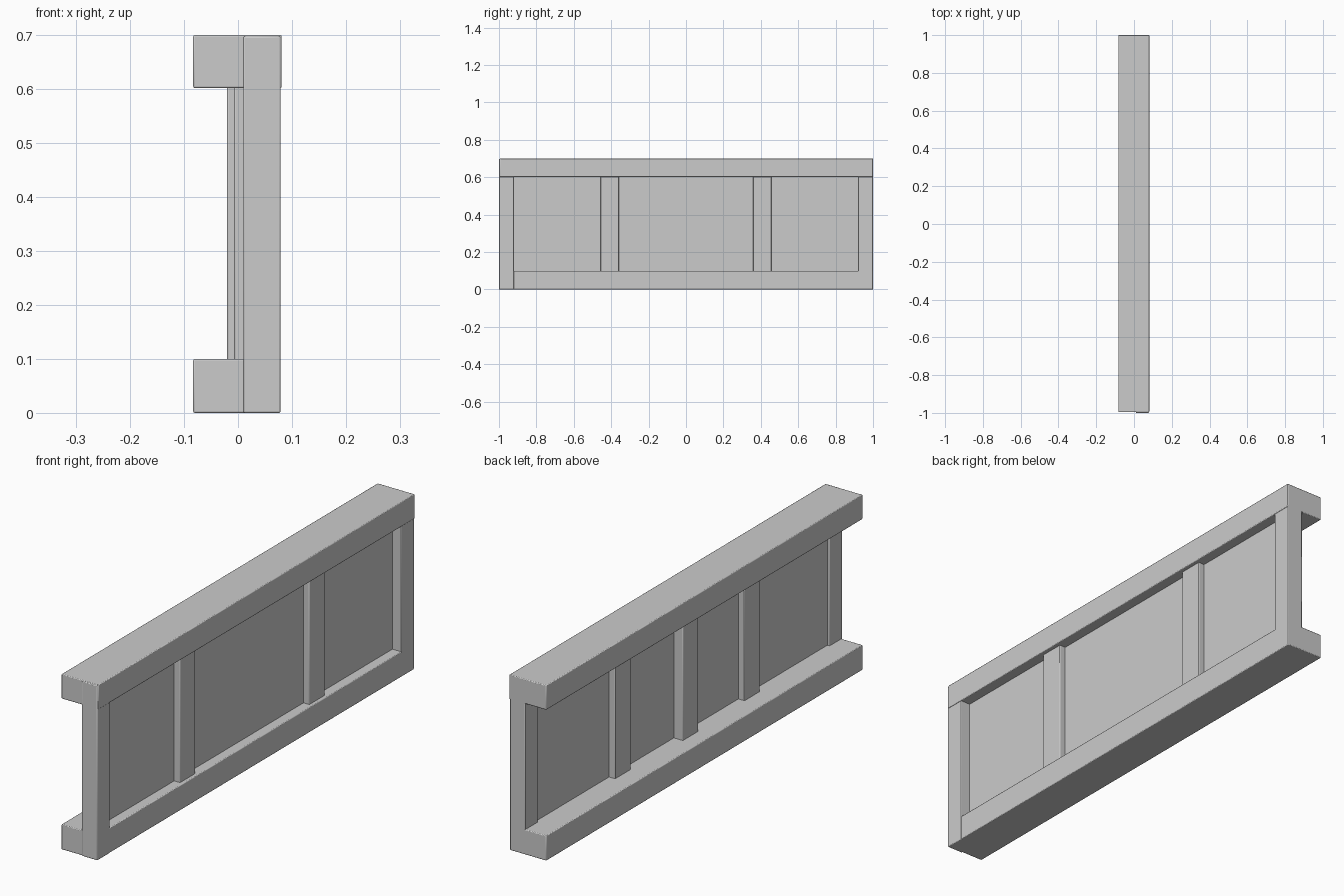
import bpy

if "Cube" in bpy.data.objects:
    bpy.data.objects.remove(bpy.data.objects["Cube"])


def box(name, x, y, z, bevel=0.003):
    """Axis-aligned board given by its (min, max) on each axis."""
    bpy.ops.mesh.primitive_cube_add(
        size=1, location=[(a + b) / 2 for a, b in (x, y, z)])
    ob = bpy.context.object
    ob.name = name
    ob.scale = [b - a for a, b in (x, y, z)]
    bpy.ops.object.transform_apply(location=False, rotation=False, scale=True)
    if bevel:
        mod = ob.modifiers.new("soft_edges", 'BEVEL')
        mod.width = bevel
        mod.segments = 2
        bpy.ops.object.shade_smooth_by_angle()
    return ob


# Long rails
box("top_rail", (-0.083, 0.081), (-0.996, 1.0), (0.602, 0.70))
box("bottom_rail", (-0.083, 0.078), (-0.996, 1.0), (0.0, 0.10))

# Thin infill panel
box("panel", (0.02, 0.038), (-0.95, 0.95), (0.08, 0.62), 0)

# End posts, flush with the outer face
box("end_post_front", (0.01, 0.079), (-1.0, -0.92), (0.0, 0.698))
box("end_post_back", (0.01, 0.078), (0.92, 1.0), (0.0, 0.698))

# Studs passing through the panel on both sides
for side, tag in ((-1, "front"), (1, "back")):
    c = side * 0.408
    box("stud_" + tag, (-0.007, 0.064), (c - 0.049, c + 0.049), (0.0, 0.65))

# Centre stud, showing on the inner side only
box("centre_stud", (-0.02, 0.036), (-0.05, 0.048), (0.0, 0.65))
